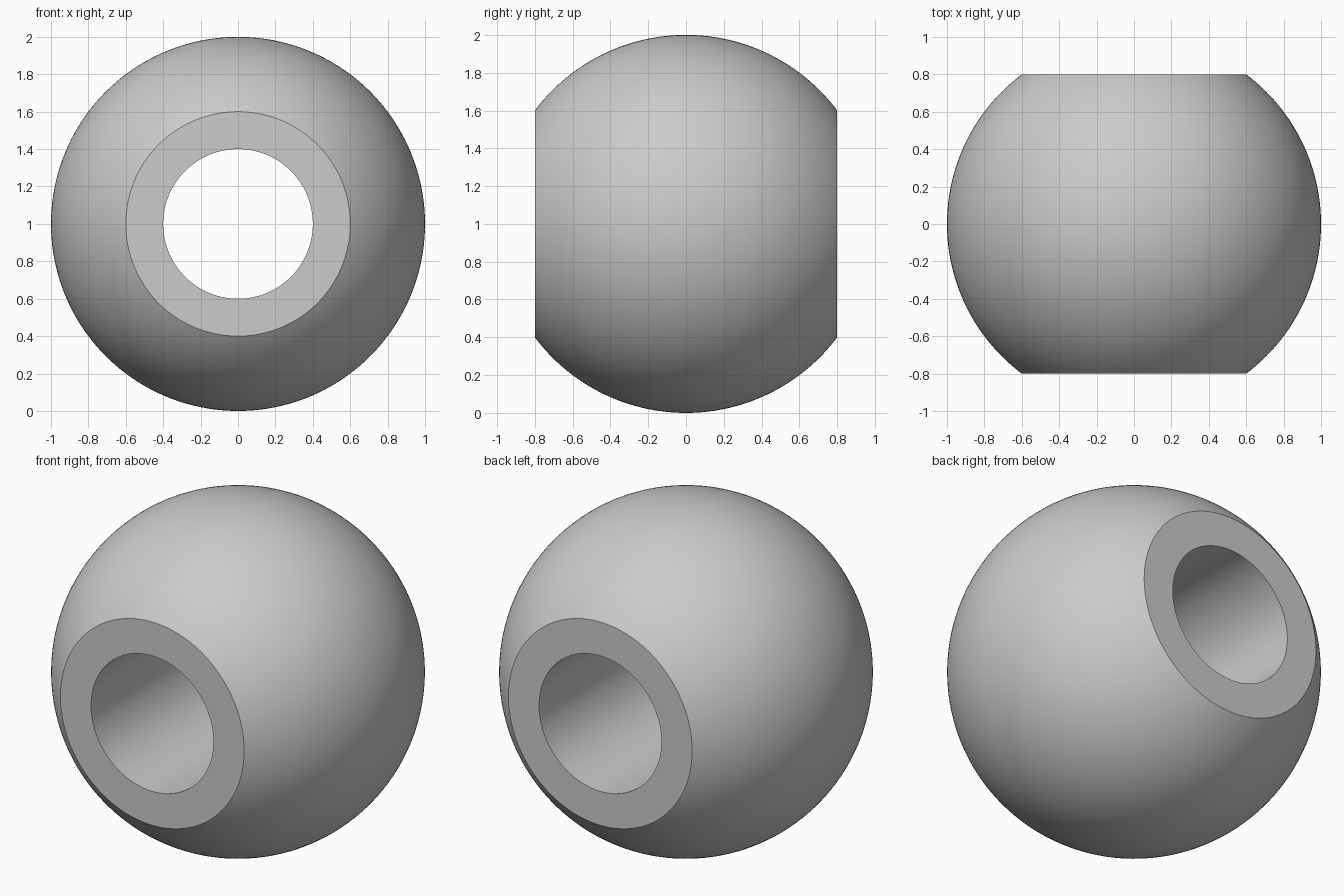
import bpy
import bmesh
import math
from mathutils import Vector

cube = bpy.data.objects.get("Cube")
if cube:
    bpy.data.objects.remove(cube, do_unlink=True)

RADIUS = 1.0       # ball
HALF_WIDTH = 0.8   # flat faces at front and back
BORE = 0.4         # through hole
ARC_STEPS = 64
TURN_STEPS = 160

# Single grey material
grey = bpy.data.materials.new("plain_grey")
grey.use_nodes = True
colour = (0.6, 0.6, 0.6, 1.0)
grey.diffuse_color = colour
grey.node_tree.nodes["Principled BSDF"].inputs["Base Color"].default_value = colour

# Closed cross-section: truncated arc outside, straight bore inside
limit = math.asin(HALF_WIDTH / RADIUS)
angles = [limit * (2 * i / ARC_STEPS - 1) for i in range(ARC_STEPS + 1)]
profile = [(RADIUS * math.cos(a), RADIUS * math.sin(a)) for a in angles]
profile += [(BORE, HALF_WIDTH), (BORE, -HALF_WIDTH)]

# Turn the cross-section around the y axis
bm = bmesh.new()
verts = [bm.verts.new((r, y, 0)) for r, y in profile]
edges = [bm.edges.new((v, verts[i - 1])) for i, v in enumerate(verts)]
bmesh.ops.spin(bm, geom=verts + edges, cent=Vector(), axis=Vector((0, 1, 0)),
               angle=math.tau, steps=TURN_STEPS, use_merge=True)
bmesh.ops.remove_doubles(bm, verts=bm.verts, dist=0.0001)
bmesh.ops.recalc_face_normals(bm, faces=bm.faces)
mesh = bpy.data.meshes.new("bored_ball")
bm.to_mesh(mesh)
bm.free()
mesh.materials.append(grey)

ball = bpy.data.objects.new("bored_ball", mesh)
ball.location.z = RADIUS
bpy.context.collection.objects.link(ball)

# Smooth curved walls, keep the rims sharp
bpy.ops.object.select_all(action="DESELECT")
ball.select_set(True)
bpy.context.view_layer.objects.active = ball
bpy.ops.object.shade_smooth_by_angle(angle=math.radians(30))
